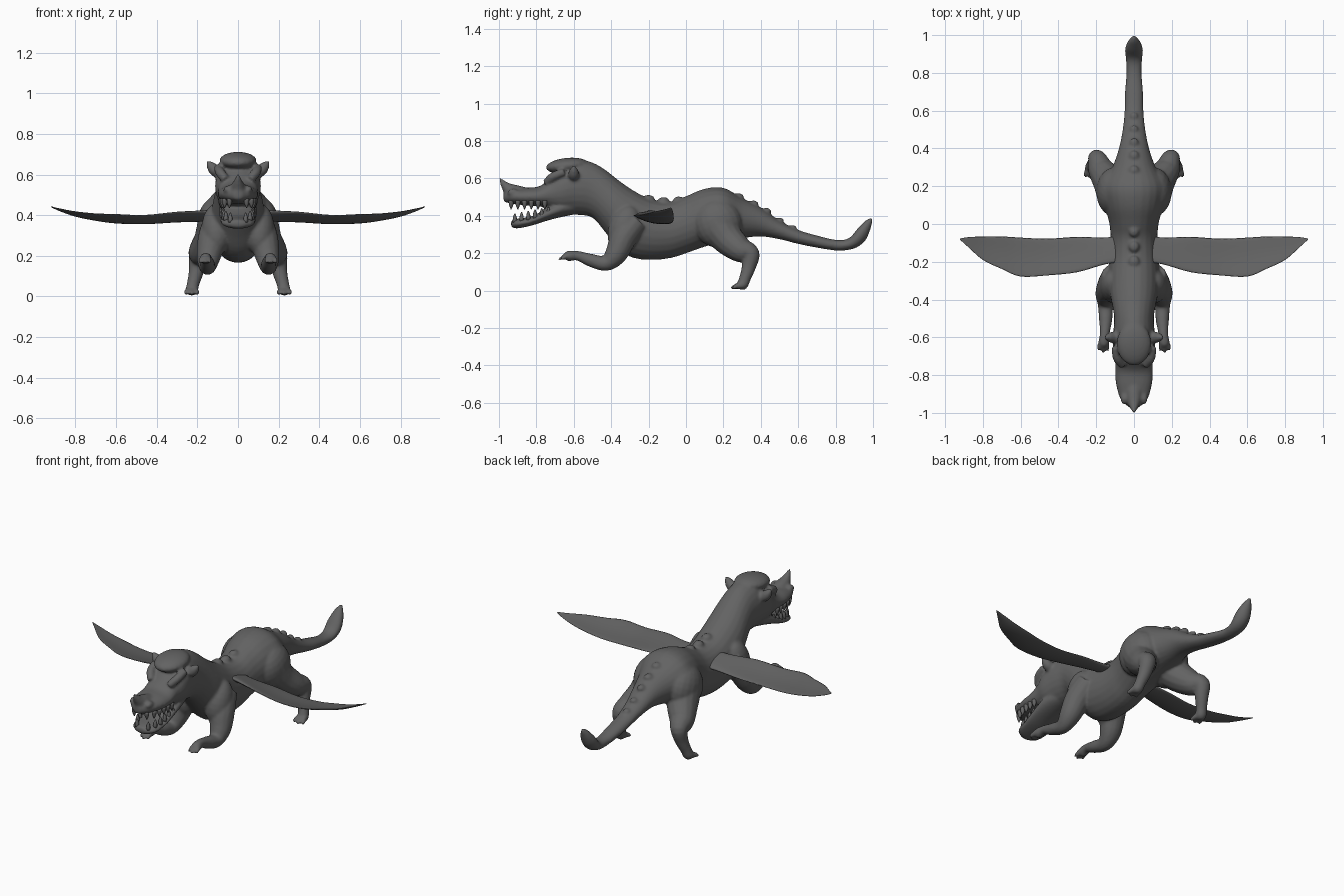
import bpy, bmesh, math
from mathutils import Vector

hide = bpy.data.materials.new("dark_grey_hide")
hide.diffuse_color = (0.125, 0.125, 0.125, 1)


def spline(rows, steps):
    """Catmull-Rom interpolation through rows of numbers."""
    pts = [rows[0]] + list(rows) + [rows[-1]]
    out = []
    for i in range(1, len(pts) - 2):
        for s in range(steps):
            t = s / steps
            out.append([0.5 * (2 * b + (c - a) * t + (2 * a - 5 * b + 4 * c - d) * t * t
                               + (3 * b - a - 3 * c + d) * t ** 3)
                        for a, b, c, d in zip(*pts[i - 1:i + 3])])
    return out + [list(rows[-1])]


def finish(name, bm):
    bmesh.ops.recalc_face_normals(bm, faces=bm.faces)
    me = bpy.data.meshes.new(name)
    bm.to_mesh(me)
    bm.free()
    ob = bpy.data.objects.new(name, me)
    bpy.context.collection.objects.link(ob)
    me.materials.append(hide)
    for p in me.polygons:
        p.use_smooth = True
    return ob


def skin(name, rings):
    """Closed surface through equal rings of points."""
    bm = bmesh.new()
    loops = [[bm.verts.new(p) for p in r] for r in rings]
    n = len(loops[0])
    for a, b in zip(loops, loops[1:]):
        for i in range(n):
            j = (i + 1) % n
            bm.faces.new((a[i], a[j], b[j], b[i]))
    bm.faces.new(loops[0][::-1])
    bm.faces.new(loops[-1])
    return finish(name, bm)


def loft(name, rows, n=24, steps=4):
    """Upright ellipse sections: y, top, bottom, half width."""
    rings = []
    for y, top, bot, w in spline(rows, steps):
        c, h, w = (top + bot) / 2, max((top - bot) / 2, 0.003), max(w, 0.003)
        rings.append([(w * math.cos(2 * math.pi * i / n), y,
                       c + h * math.sin(2 * math.pi * i / n)) for i in range(n)])
    return skin(name, rings)


def limb(name, rows, n=14, steps=5):
    """Round tube along a path: x, y, z, radius."""
    pts = spline(rows, steps)
    rings = []
    for k, (x, y, z, r) in enumerate(pts):
        t = Vector(pts[min(k + 1, len(pts) - 1)][:3]) - Vector(pts[max(k - 1, 0)][:3])
        u = Vector((1, 0, 0))
        u = (u - t.normalized() * u.dot(t.normalized())).normalized()
        v = t.normalized().cross(u)
        rings.append([Vector((x, y, z)) + max(r, 0.002) * (u * math.cos(2 * math.pi * i / n)
                      + v * math.sin(2 * math.pi * i / n)) for i in range(n)])
    return skin(name, rings)


def ball(name, loc, size, tilt=0):
    bm = bmesh.new()
    bmesh.ops.create_uvsphere(bm, u_segments=20, v_segments=12, radius=1)
    ob = finish(name, bm)
    ob.location, ob.scale, ob.rotation_euler = loc, size, (tilt, 0, 0)
    return ob


def flip(rows):
    return [(-r[0],) + tuple(r[1:]) for r in rows]


flesh = []

# torso, neck, skull, upper jaw and tail
flesh.append(loft("body", [
    (-0.975, 0.525, 0.475, 0.02), (-0.93, 0.54, 0.465, 0.07), (-0.85, 0.55, 0.455, 0.095),
    (-0.78, 0.56, 0.45, 0.1), (-0.72, 0.61, 0.43, 0.1), (-0.66, 0.665, 0.41, 0.112),
    (-0.58, 0.70, 0.405, 0.11), (-0.5, 0.685, 0.39, 0.105), (-0.43, 0.645, 0.31, 0.115),
    (-0.36, 0.59, 0.22, 0.13), (-0.28, 0.535, 0.175, 0.135), (-0.18, 0.485, 0.165, 0.13),
    (-0.08, 0.475, 0.175, 0.125), (0, 0.505, 0.20, 0.13), (0.1, 0.545, 0.235, 0.155),
    (0.2, 0.55, 0.26, 0.165), (0.3, 0.495, 0.28, 0.115), (0.4, 0.445, 0.29, 0.08),
    (0.5, 0.375, 0.275, 0.06), (0.6, 0.325, 0.25, 0.05), (0.7, 0.295, 0.23, 0.048),
    (0.8, 0.272, 0.215, 0.04), (0.87, 0.28, 0.218, 0.043), (0.92, 0.335, 0.235, 0.048),
    (0.96, 0.375, 0.27, 0.036), (0.985, 0.388, 0.325, 0.018), (1.0, 0.393, 0.385, 0.003)]))

# lower jaw
flesh.append(loft("lower_jaw", [
    (-0.935, 0.375, 0.34, 0.03), (-0.9, 0.385, 0.333, 0.075), (-0.82, 0.40, 0.35, 0.09),
    (-0.74, 0.445, 0.375, 0.093), (-0.66, 0.49, 0.395, 0.09), (-0.58, 0.5, 0.41, 0.07)]))

# overhanging crest on the head
flesh.append(ball("crest", (0, -0.635, 0.668), (0.092, 0.115, 0.042), 0.1))
flesh.append(limb("nose_horn", [(0, -0.87, 0.505, 0.05), (0, -0.93, 0.53, 0.042),
                                (0, -0.97, 0.565, 0.022), (0, -0.999, 0.607, 0.003)]))

# bumps along the spine
for y, z, s in [(-0.2, 0.49, 0.03), (-0.12, 0.48, 0.028), (-0.04, 0.485, 0.026),
                (0.28, 0.50, 0.028), (0.36, 0.463, 0.026), (0.43, 0.425, 0.024),
                (0.5, 0.375, 0.022), (0.57, 0.337, 0.02)]:
    flesh.append(ball("spine_bump", (0, y, z), (s, s * 1.1, s * 0.75)))

front_leg = [(0.10, -0.27, 0.37, 0.07), (0.125, -0.33, 0.29, 0.072),
             (0.145, -0.375, 0.195, 0.06), (0.15, -0.43, 0.147, 0.042),
             (0.15, -0.51, 0.163, 0.035), (0.155, -0.58, 0.187, 0.026),
             (0.16, -0.63, 0.185, 0.028), (0.16, -0.65, 0.18, 0.015)]
hind_leg = [(0.10, 0.16, 0.36, 0.10), (0.13, 0.22, 0.28, 0.088), (0.175, 0.29, 0.22, 0.07),
            (0.195, 0.345, 0.195, 0.05), (0.205, 0.335, 0.125, 0.038),
            (0.22, 0.315, 0.065, 0.031), (0.228, 0.30, 0.03, 0.03), (0.23, 0.28, 0.02, 0.012)]
ear = [(0.09, -0.60, 0.61, 0.03), (0.115, -0.60, 0.622, 0.03),
       (0.135, -0.60, 0.645, 0.022), (0.152, -0.60, 0.668, 0.004)]
brow = [(0.06, -0.75, 0.575, 0.02), (0.088, -0.71, 0.61, 0.024), (0.1, -0.65, 0.635, 0.02)]

for side, m in (("left", list), ("right", flip)):
    flesh.append(limb(side + "_front_leg", m(front_leg)))
    flesh.append(limb(side + "_hind_leg", m(hind_leg)))
    flesh.append(limb(side + "_ear", m(ear)))
    flesh.append(limb(side + "_brow", m(brow)))
    # fingers and toes
    for k in (-1, 0, 1):
        flesh.append(limb(side + "_finger", m([
            (0.16 + 0.01 * k, -0.61, 0.187, 0.015), (0.162 + 0.02 * k, -0.65, 0.18, 0.013),
            (0.162 + 0.025 * k, -0.685 + 0.015 * abs(k), 0.165, 0.006)])))
        flesh.append(limb(side + "_toe", m([
            (0.228 + 0.01 * k, 0.305, 0.03, 0.02), (0.228 + 0.022 * k, 0.27, 0.024, 0.015),
            (0.228 + 0.032 * k, 0.24 + 0.01 * abs(k), 0.013, 0.008)])))
    s = 1 if side == "left" else -1
    # haunch, shoulder and nostril swellings
    flesh.append(ball(side + "_haunch", (0.105 * s, 0.17, 0.36), (0.095, 0.13, 0.13), 0.4))
    flesh.append(ball(side + "_shoulder", (0.105 * s, -0.33, 0.33), (0.075, 0.085, 0.13), -0.3))
    flesh.append(ball(side + "_nostril", (0.05 * s, -0.925, 0.525), (0.022, 0.03, 0.02)))

# fuse all fleshy parts into one smooth skin
bpy.ops.object.select_all(action='DESELECT')
for ob in flesh:
    ob.select_set(True)
bpy.context.view_layer.objects.active = flesh[0]
bpy.ops.object.join()
body = bpy.context.object
rm = body.modifiers.new("fuse", 'REMESH')
rm.mode, rm.voxel_size, rm.use_smooth_shade = 'VOXEL', 0.008, True
sm = body.modifiers.new("soften", 'SMOOTH')
sm.factor, sm.iterations = 0.5, 4

# wings: x, front y, rear y, front z, rear z, half thickness
wing = [(0.06, -0.20, -0.06, 0.425, 0.39, 0.022), (0.16, -0.215, -0.072, 0.42, 0.38, 0.018),
        (0.30, -0.255, -0.068, 0.415, 0.372, 0.012), (0.46, -0.272, -0.078, 0.40, 0.362, 0.009),
        (0.60, -0.278, -0.072, 0.405, 0.365, 0.008), (0.70, -0.238, -0.066, 0.408, 0.378, 0.007),
        (0.80, -0.19, -0.066, 0.418, 0.398, 0.006), (0.88, -0.12, -0.07, 0.433, 0.424, 0.004),
        (0.92, -0.084, -0.077, 0.443, 0.441, 0.002)]
for side, s in (("left", 1), ("right", -1)):
    rings = []
    for x, yf, yr, zf, zr, th in spline(wing, 4):
        ring = []
        for i in range(20):
            a = 2 * math.pi * i / 20
            f = (1 - math.cos(a)) / 2
            sag = -0.012 * math.sin(math.pi * f) * (yr - yf) / 0.2
            ring.append((s * x, yf + (yr - yf) * f, zf + (zr - zf) * f + sag + th * math.sin(a)))
        rings.append(ring)
    skin(side + "_wing", rings)

# teeth around both jaws
for s in (-1, 1):
    for k in range(6):
        y = -0.935 + 0.036 * k
        x = s * (0.042, 0.066, 0.076, 0.081, 0.083, 0.084)[k]
        limb("upper_tooth", [(x, y, 0.482, 0.013), (x, y, 0.46, 0.012),
                             (x, y, 0.435, 0.002)], n=8, steps=2)
        z = 0.375 + 0.007 * k
        limb("lower_tooth", [(x * 0.9, y + 0.02, z - 0.01, 0.012), (x * 0.9, y + 0.02, z + 0.018, 0.01),
                             (x * 0.9, y + 0.02, z + 0.038, 0.002)], n=8, steps=2)
